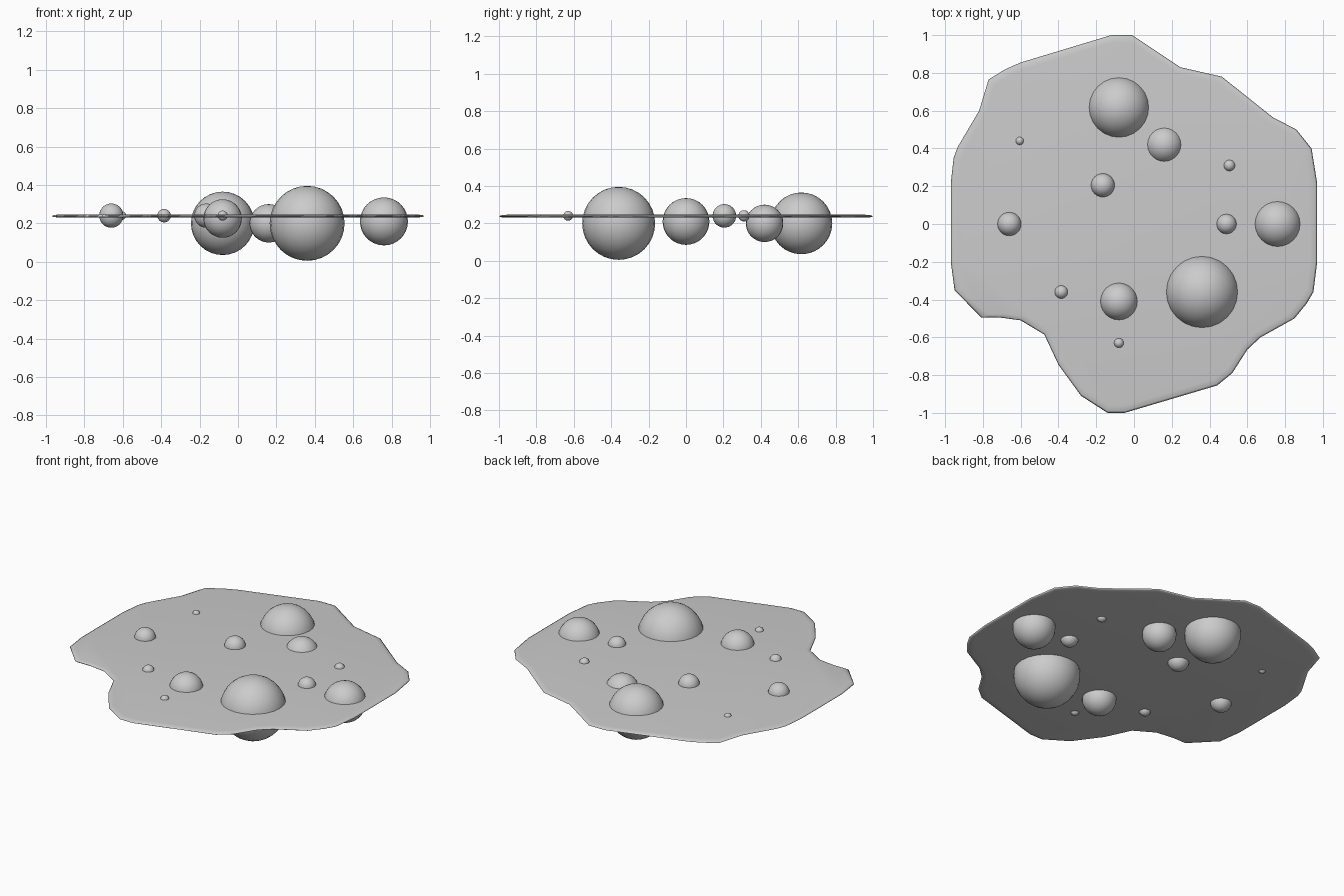
import bpy, bmesh

cube = bpy.data.objects.get("Cube")
if cube:
    bpy.data.objects.remove(cube, do_unlink=True)

grey = bpy.data.materials.new("plain grey")
grey.use_nodes = True
tone = (0.6, 0.6, 0.6, 1)
grey.diffuse_color = tone
grey.node_tree.nodes["Principled BSDF"].inputs["Base Color"].default_value = tone

# Irregular outline of the slab, clockwise
OUTLINE = [
    (-.12, 1), (-.01, 1), (.245, .83), (.465, .78), (.735, .565), (.86, .5),
    (.94, .4), (.97, .215), (.97, -.2), (.95, -.36), (.915, -.42), (.85, -.5),
    (.67, -.6), (.6, -.665), (.52, -.79), (.44, -.855), (-.05, -1), (-.14, -1),
    (-.28, -.91), (-.4, -.745), (-.475, -.585), (-.6, -.51), (-.71, -.495),
    (-.81, -.495), (-.95, -.35), (-.97, -.2), (-.97, .215), (-.955, .35),
    (-.935, .405), (-.82, .6), (-.77, .765), (-.68, .82), (-.6, .855)]

# Balls set into the slab: x, y, z, radius
BALLS = [
    (-.08, .617, .2, .165), (.16, .42, .2, .1), (.76, 0, .21, .125),
    (.36, -.36, .2, .195), (-.165, .205, .24, .063), (.505, .31, .24, .03),
    (.49, 0, .24, .053), (-.66, 0, .24, .063), (-.605, .44, .24, .022),
    (-.385, -.36, .24, .035), (-.08, -.41, .225, .1), (-.08, -.63, .24, .026)]


def add_slab():
    """Thin slab whose faces taper to a narrow rim."""
    bm = bmesh.new()
    rings = []
    for scale, z in ((.96, .246), (.99, .243), (1, .238),
                     (.99, .233), (.96, .23)):
        rings.append([bm.verts.new((x * scale, y * scale, z)) for x, y in OUTLINE])
    count = len(OUTLINE)
    for upper, lower in zip(rings, rings[1:]):
        for i in range(count):
            j = (i + 1) % count
            bm.faces.new((upper[i], upper[j], lower[j], lower[i]))
    bm.faces.new(rings[0])
    bm.faces.new(rings[-1])
    bmesh.ops.recalc_face_normals(bm, faces=bm.faces)
    mesh = bpy.data.meshes.new("slab")
    bm.to_mesh(mesh)
    bm.free()
    slab = bpy.data.objects.new("slab", mesh)
    bpy.context.collection.objects.link(slab)
    mesh.materials.append(grey)
    mesh.shade_smooth()


def add_ball(index, x, y, z, radius):
    bpy.ops.mesh.primitive_uv_sphere_add(
        segments=24, ring_count=16, radius=radius, location=(x, y, z))
    ball = bpy.context.object
    ball.name = f"ball_{index}"
    ball.data.materials.append(grey)
    bpy.ops.object.shade_smooth()


add_slab()
for index, ball in enumerate(BALLS, 1):
    add_ball(index, *ball)
